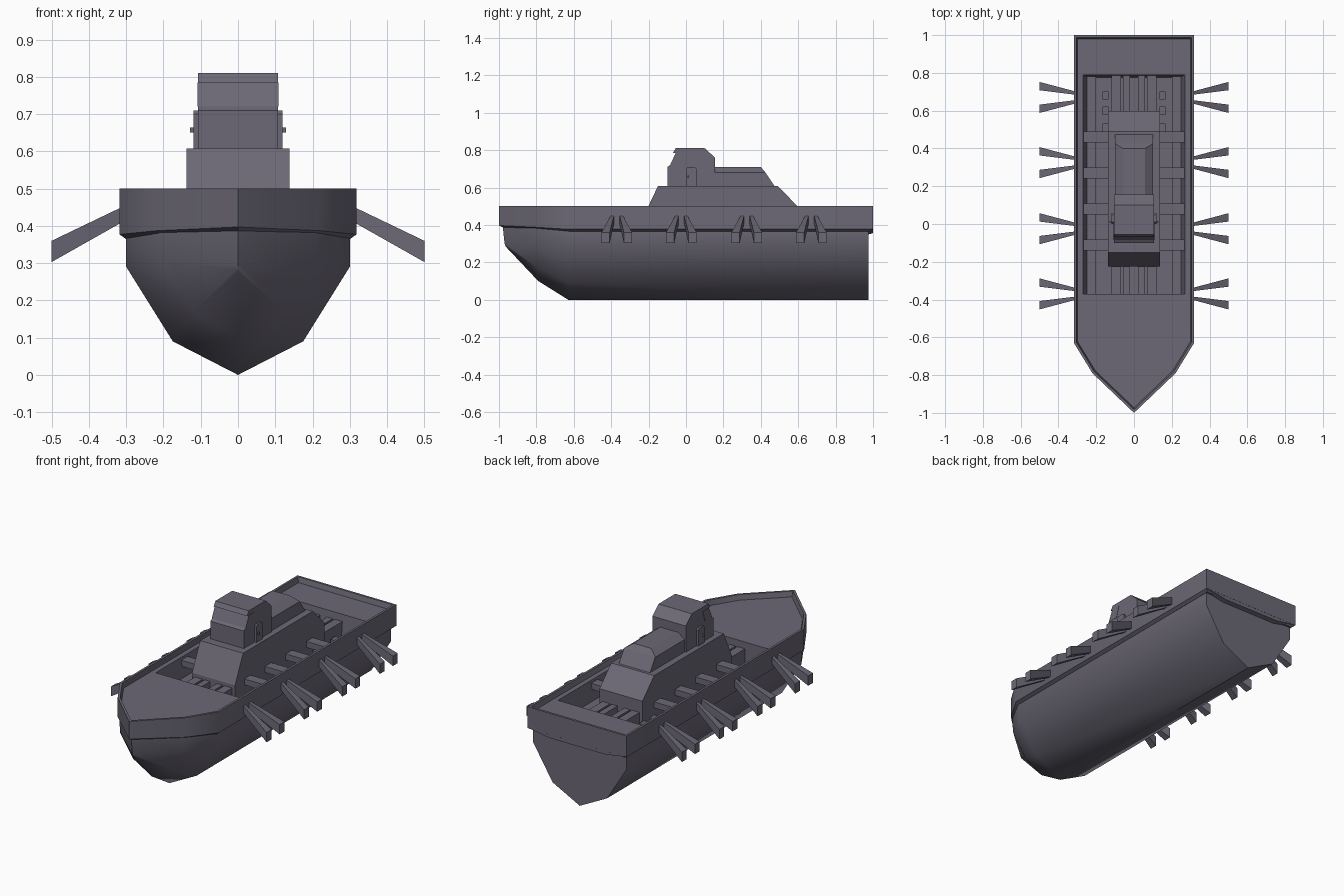
import bpy, bmesh, math

if "Cube" in bpy.data.objects:
    bpy.data.objects.remove(bpy.data.objects["Cube"])

paint = bpy.data.materials.new("hull_paint")
paint.diffuse_color = (0.15, 0.14, 0.18, 1)
paint.use_nodes = True
paint.node_tree.nodes["Principled BSDF"].inputs["Base Color"].default_value = paint.diffuse_color


def make(name, verts, faces, smooth=0):
    me = bpy.data.meshes.new(name)
    bm = bmesh.new()
    vs = [bm.verts.new(v) for v in verts]
    for f in faces:
        bm.faces.new([vs[i] for i in f])
    bmesh.ops.remove_doubles(bm, verts=bm.verts, dist=0.0005)
    bmesh.ops.recalc_face_normals(bm, faces=bm.faces)
    bm.to_mesh(me)
    bm.free()
    me.materials.append(paint)
    ob = bpy.data.objects.new(name, me)
    bpy.context.collection.objects.link(ob)
    if smooth:
        bpy.ops.object.select_all(action='DESELECT')
        ob.select_set(True)
        bpy.context.view_layer.objects.active = ob
        bpy.ops.object.shade_smooth_by_angle(angle=math.radians(smooth))
    return ob


def loft(name, rings, cap_start=True, cap_end=True, smooth=0):
    n = len(rings[0])
    verts = [v for r in rings for v in r]
    faces = []
    for k in range(len(rings) - 1):
        for i in range(n):
            j = (i + 1) % n
            faces.append((k*n + i, k*n + j, (k+1)*n + j, (k+1)*n + i))
    if cap_start:
        faces.append(tuple(range(n)))
    if cap_end:
        faces.append(tuple(range((len(rings)-1)*n, len(rings)*n)))
    return make(name, verts, faces, smooth)


def prism(name, yz, x0, x1):
    return loft(name, [[(x, y, z) for y, z in yz] for x in sorted((x0, x1))])


def box(name, x0, x1, y0, y1, z0, z1):
    return prism(name, [(y0, z0), (y1, z0), (y1, z1), (y0, z1)], x0, x1)


def rect(x, y0, y1, z):
    return [(-x, y0, z), (x, y0, z), (x, y1, z), (-x, y1, z)]


# Lower hull: half sections from stern to stem, mirrored
stations = [
    (0.975, [(0, 0), (.175, .09), (.30, .29), (.30, .375)]),
    (-0.63, [(0, 0), (.175, .09), (.30, .29), (.30, .375)]),
    (-0.79, [(0, .10), (.12, .17), (.205, .30), (.21, .39)]),
]
rings = []
for y, half in stations:
    rings.append([(-x, y, z) for x, z in half[::-1]] + [(x, y, z) for x, z in half[1:]])
stem = [(0, -.98, .395), (0, -.97, .30), (0, -.965, .285), (0, -.96, .28)]
rings.append(stem + stem[2::-1])
hull_verts = [v for r in rings for v in r]
hull_faces = [(k*7+i, k*7+i+1, k*7+i+8, k*7+i+7) for k in range(3) for i in range(6)]
make("hull", hull_verts, hull_faces + [tuple(range(7))], smooth=50)


# Bulwark band with rim and inner wall
def outline(o, zs):
    z0, z1, z2 = zs
    right = [(.318-o, 1-o, z0), (.318-o, -.63+o*.3, z0), (.22-o*.8, -.79+o*.6, z1)]
    return right + [(0, -1+o*1.4, z2)] + [(-x, y, z) for x, y, z in right[::-1]]


DECK = 0.47
loft("bulwark", [outline(.025, (.365, .375, .385)), outline(.017, (.365, .375, .385)),
                 outline(0, (.377, .387, .397)), outline(0, (.5,)*3),
                 outline(.013, (.5,)*3), outline(.02, (DECK,)*3)],
     cap_start=False, cap_end=False, smooth=35)
# Lower edge of the band dips across the transom
loft("transom_band", [[(-.316, y, .378), (-.18, y, z), (.18, y, z), (.316, y, .378),
                       (.316, y, .385), (-.316, y, .385)]
                      for y, z in ((.97, .348), (.9995, .356))])

# Deck around the open well
o = outline(.02, (DECK,)*3)
make("bow_deck", [(.298, -.37, DECK)] + o[1:6] + [(-.298, -.37, DECK)], [range(7)])
make("stern_deck", rect(.298, .79, .98, DECK), [range(4)])
for s in (-1, 1):
    make("side_deck", [(s*.27, -.37, DECK), (s*.298, -.37, DECK),
                       (s*.298, .79, DECK), (s*.27, .79, DECK)], [range(4)])

# Open well and its benches
loft("well", [rect(.27, -.37, .79, DECK), rect(.24, -.37, .775, .30)], cap_start=False)
for s in (-1, 1):
    box("side_bench", s*.20, s*.25, -.37, .78, .30, .36)
    for y in (.51, .60, .68):
        box("floor_block", s*.15-.016, s*.15+.016, y-.022, y+.022, .30, .38)
    for x, w in ((.095, .025), (.04, .018)):
        box("floor_rail", s*x-w, s*x+w, -.37, .79, .30, .43)
for y in (-.11, .08, .27, .46):
    box("thwart", -.268, .268, y-.029, y+.029, .42, .455)

# Cabin base with raked ends
prism("cabin_base", [(-.225, .30), (-.225, .45), (-.15, .608), (.49, .608),
                     (.597, .50), (.597, .30)], -.138, .138)

# Rear cabin with chamfered roof
loft("rear_cabin", [rect(.10, .14, .475, .605), rect(.10, .14, .425, .68),
                    rect(.057, .14, .40, .71)])

# Wheelhouse with windscreen and overhanging visor
prism("wheelhouse", [(-.10, .605), (-.10, .71), (-.085, .72), (-.055, .785), (-.07, .785),
                     (-.055, .81), (.10, .81), (.155, .76), (.155, .605)], -.107, .107)

for s in (-1, 1):
    # Side window
    prism("side_window", [(-.085, .72), (-.02, .72), (0, .785), (-.055, .785)], s*.10, s*.109)
    # Door with cut corners and a handle
    prism("door", [(0, .605), (0, .70), (.01, .71), (.047, .71), (.057, .70), (.057, .605)],
          s*.10, s*.119)
    box("door_handle", s*.115, s*.129, .008, .016, .65, .664)
    # Oars fanned in pairs
    for yc in (-.37, -.025, .325, .67):
        for d in (-1, 1):
            def section(x, off, w, z0, z1):
                y = yc + d*off
                return [(s*x, y-w, z0), (s*x, y+w, z0), (s*x, y+w, z1), (s*x, y-w, z1)]
            loft("oar", [section(.30, .021, .008, .416, .456),
                         section(.50, .06, .022, .303, .36)])
